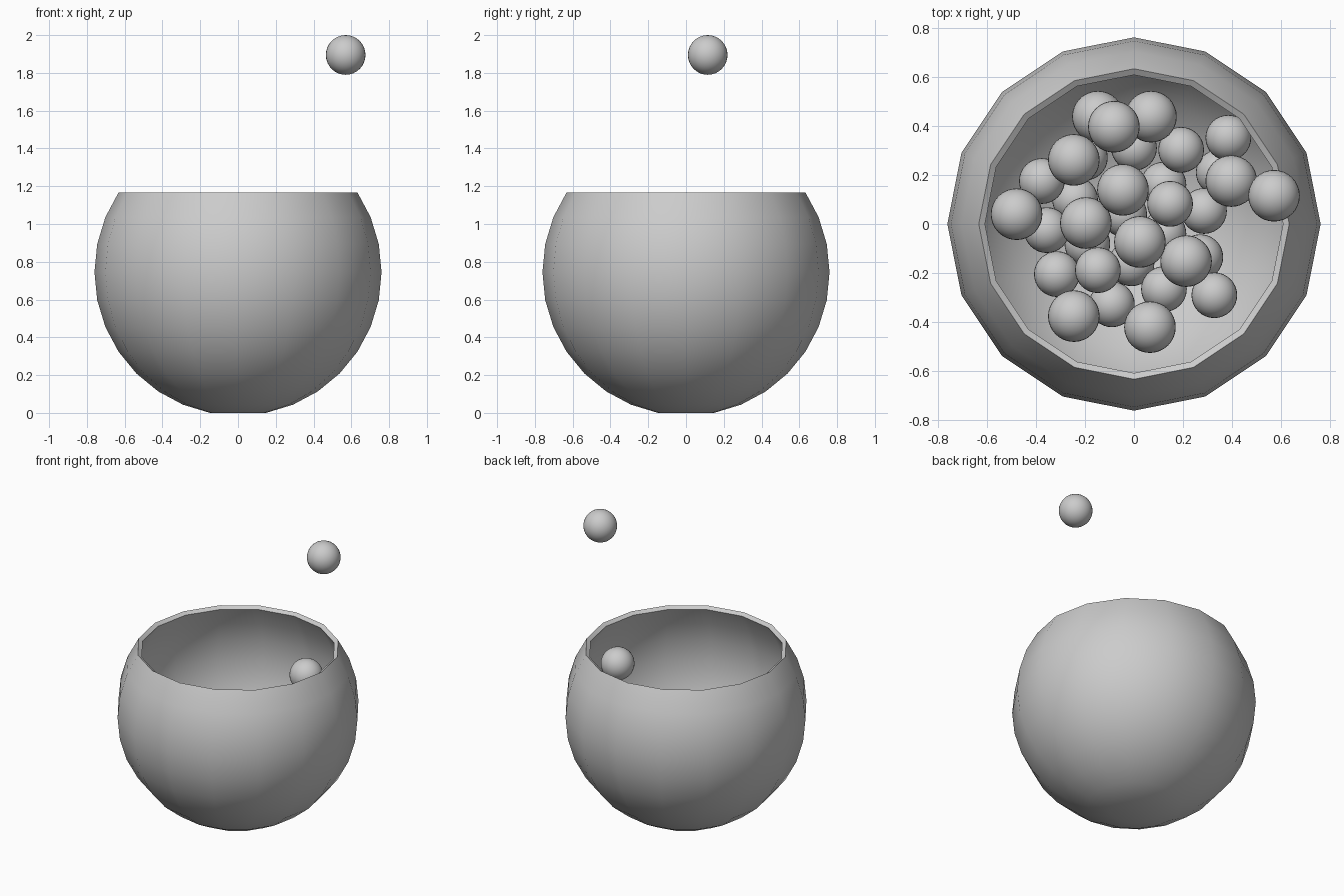
import bpy, bmesh, math

if "Cube" in bpy.data.objects:
    bpy.data.objects.remove(bpy.data.objects["Cube"])

# Bowl: 16-sided spherical shell, open at the top, flat at the bottom
SEG, ZC, R_OUT, R_IN = 16, 0.75, 0.76, 0.73

def arc(radius, steps):
    return [(radius * math.sin(k * math.pi / 16), ZC - radius * math.cos(k * math.pi / 16))
            for k in steps]

profile = arc(R_OUT, range(1, 12)) + arc(R_IN, range(11, 0, -1))
bm = bmesh.new()
rings = []
for r, z in profile:
    rings.append([bm.verts.new((r * math.cos(2 * math.pi * i / SEG),
                                r * math.sin(2 * math.pi * i / SEG), z)) for i in range(SEG)])
for a, b in zip(rings, rings[1:]):
    for i in range(SEG):
        j = (i + 1) % SEG
        bm.faces.new((a[i], a[j], b[j], b[i]))
bm.faces.new(rings[0][::-1])
bm.faces.new(rings[-1])
bmesh.ops.translate(bm, verts=bm.verts, vec=(0, 0, -min(v.co.z for v in bm.verts)))
bmesh.ops.recalc_face_normals(bm, faces=bm.faces)
mesh = bpy.data.meshes.new("bowl")
bm.to_mesh(mesh)
bm.free()
bowl = bpy.data.objects.new("bowl", mesh)
bpy.context.collection.objects.link(bowl)
bpy.context.view_layer.objects.active = bowl
bowl.select_set(True)
bpy.ops.object.shade_smooth_by_angle(angle=math.radians(35))


# Balls: shared smooth sphere meshes in two sizes
def ball_mesh(radius):
    bm = bmesh.new()
    bmesh.ops.create_uvsphere(bm, u_segments=32, v_segments=16, radius=radius)
    for f in bm.faces:
        f.smooth = True
    me = bpy.data.meshes.new("ball")
    bm.to_mesh(me)
    bm.free()
    return me

SMALL, LARGE = 0.093, 0.105
meshes = {SMALL: ball_mesh(SMALL), LARGE: ball_mesh(LARGE)}
placed = []

def add_ball(x, y, z, r):
    ob = bpy.data.objects.new("ball", meshes[r])
    ob.location = (x, y, z)
    bpy.context.collection.objects.link(ob)

def drop_ball(x, y, r):
    # rest on the bowl wall or on the balls already below
    z = ZC - math.sqrt(max((R_IN - 0.01 - r) ** 2 - x * x - y * y, 0))
    for px, py, pz, pr in placed:
        gap = (r + pr) ** 2 - (x - px) ** 2 - (y - py) ** 2
        if gap > 0:
            z = max(z, pz + 0.95 * math.sqrt(gap))
    z = min(z, 0.68)
    placed.append((x, y, z, r))
    add_ball(x, y, z, r)

# Lower layer first, then the balls lying on top
small = [(-0.04, 0.04), (0.12, -0.04), (-0.19, -0.08), (-0.01, -0.16), (0.12, 0.16),
         (-0.24, 0.10), (0.0, 0.31), (-0.20, 0.27), (0.345, 0.21), (0.27, -0.135),
         (0.285, 0.053), (0.122, -0.265), (-0.09, -0.327), (-0.314, -0.204), (-0.355, -0.025),
         (-0.375, 0.175), (0.192, 0.302), (0.327, -0.29), (0.384, 0.351), (-0.147, -0.188),
         (0.147, 0.082)]
large = [(-0.147, 0.437), (0.069, 0.437), (0.065, -0.42), (-0.245, -0.375), (-0.478, 0.04),
         (0.212, -0.151), (0.024, -0.073), (-0.196, 0.004), (-0.045, 0.139),
         (-0.245, 0.261), (-0.082, 0.396)]
for x, y in small:
    drop_ball(x, y, SMALL)
for x, y in large:
    drop_ball(x, y, LARGE)

# Two balls still falling
add_ball(0.396, 0.175, 1.02, LARGE)
add_ball(0.57, 0.115, 1.895, LARGE)
